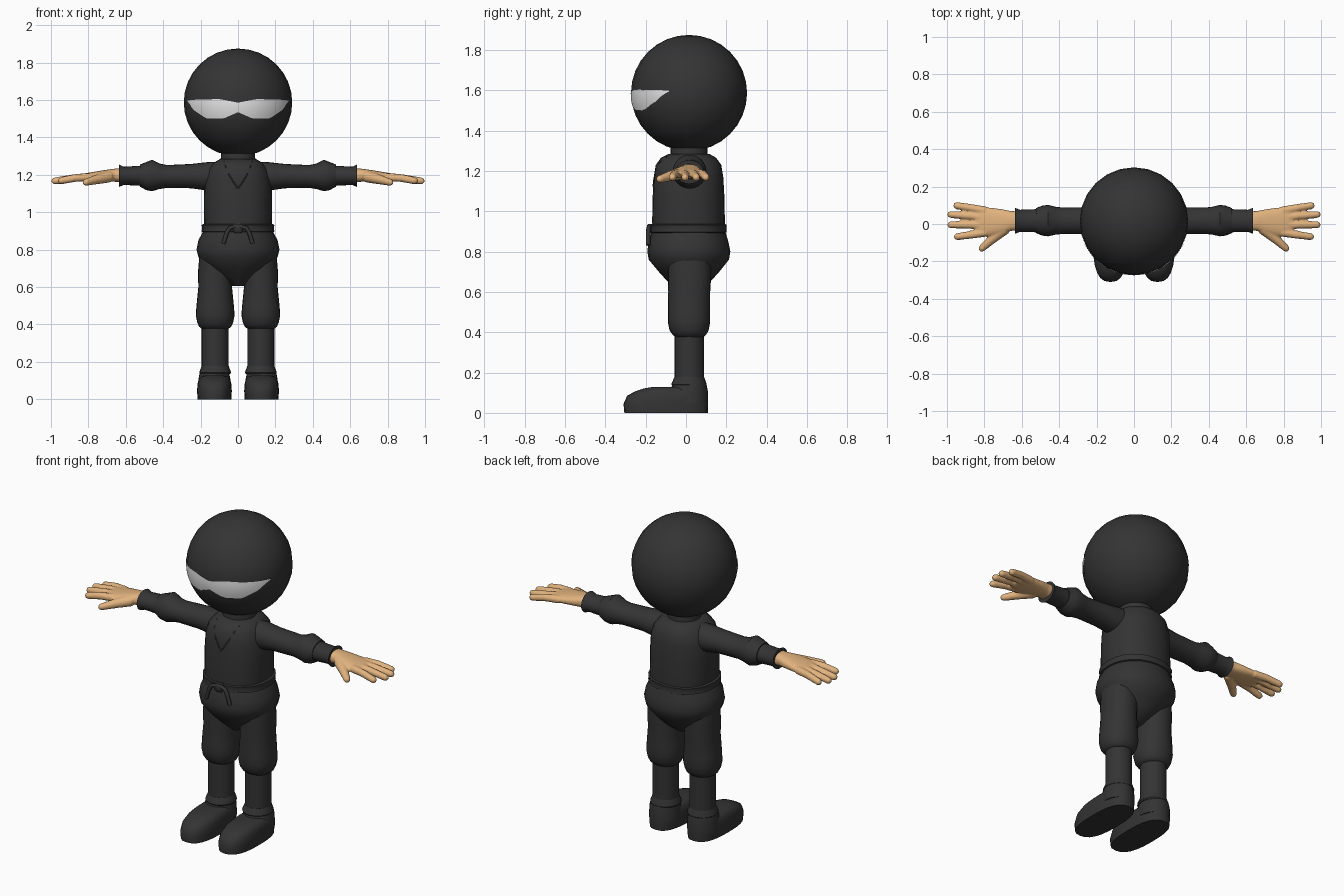
import bpy, bmesh, math
from mathutils import Vector

cube = bpy.data.objects.get("Cube")
if cube:
    bpy.data.objects.remove(cube, do_unlink=True)


def material(name, rgb, rough=0.8):
    m = bpy.data.materials.new(name)
    m.use_nodes = True
    m.diffuse_color = (*rgb, 1)
    node = next(n for n in m.node_tree.nodes if n.type == "BSDF_PRINCIPLED")
    node.inputs["Base Color"].default_value = (*rgb, 1)
    node.inputs["Roughness"].default_value = rough
    return m


BLACK = material("black cloth", (0.034, 0.034, 0.034))
SKIN = material("skin", (0.76, 0.45, 0.21))
WHITE = material("eye white", (0.8, 0.8, 0.8))


def finish(name, bm, mat, angle=40):
    bmesh.ops.recalc_face_normals(bm, faces=bm.faces)
    mesh = bpy.data.meshes.new(name)
    bm.to_mesh(mesh)
    bm.free()
    ob = bpy.data.objects.new(name, mesh)
    bpy.context.collection.objects.link(ob)
    mesh.materials.append(mat)
    bpy.ops.object.select_all(action="DESELECT")
    ob.select_set(True)
    bpy.context.view_layer.objects.active = ob
    bpy.ops.object.shade_smooth_by_angle(angle=math.radians(angle))
    return ob


def add_loft(bm, frames, seg=24, power=2):
    """Skin rings given as (centre, u radius vector, v radius vector)."""
    def sup(c):
        return math.copysign(abs(c) ** (2 / power), c)
    rings = []
    for centre, u, v in frames:
        angles = [2 * math.pi * i / seg for i in range(seg)]
        rings.append([bm.verts.new(centre + u * sup(math.cos(a)) + v * sup(math.sin(a)))
                      for a in angles])
    for a, b in zip(rings, rings[1:]):
        for i in range(seg):
            j = (i + 1) % seg
            bm.faces.new((a[i], a[j], b[j], b[i]))
    bm.faces.new(rings[0])
    bm.faces.new(rings[-1])


def upright(x, rings):
    """Rings as (z, x radius, back-most and front-most y)."""
    return [(Vector((x, (y0 + y1) / 2, z)), Vector((rx, 0, 0)), Vector((0, (y1 - y0) / 2, 0)))
            for z, rx, y0, y1 in rings]


def sideways(side, rings):
    """Rings as (x, y low, y high, z low, z high)."""
    return [(Vector((side * x, (y0 + y1) / 2, (z0 + z1) / 2)),
             Vector((0, (y1 - y0) / 2, 0)), Vector((0, 0, (z1 - z0) / 2)))
            for x, y0, y1, z0, z1 in rings]


def loft(name, frames, mat=BLACK, seg=24, power=2, angle=40):
    bm = bmesh.new()
    add_loft(bm, frames, seg, power)
    return finish(name, bm, mat, angle)


def add_finger(bm, path, r0, r1):
    """Tapered tube with a rounded tip along a path."""
    pts = [Vector(p) for p in path]
    d = (pts[-1] - pts[-2]).normalized()
    tip = pts[-1]
    pts = pts[:-1] + [tip - d * r1, tip - d * r1 * 0.35, tip]
    radii = [r0 + (r1 - r0) * i / (len(pts) - 3) for i in range(len(pts) - 2)] + [r1 * 0.8, r1 * 0.3]
    u = Vector((-d.y, d.x, 0)).normalized()
    v = d.cross(u)
    add_loft(bm, [(p, u * r, v * r) for p, r in zip(pts, radii)], 12)


def tube(name, points, depth, flat=1):
    cu = bpy.data.curves.new(name, "CURVE")
    cu.dimensions = "3D"
    cu.bevel_depth = depth
    cu.bevel_resolution = 2
    cu.use_fill_caps = True
    sp = cu.splines.new("POLY")
    sp.points.add(len(points) - 1)
    for p, co in zip(sp.points, points):
        p.co = (co[0], co[1], co[2], 1)
    ob = bpy.data.objects.new(name, cu)
    bpy.context.collection.objects.link(ob)
    cu.materials.append(BLACK)
    return ob


# Head
CENTRE, RADII = Vector((0, 0.015, 1.587)), Vector((0.29, 0.288, 0.288))
bm = bmesh.new()
bmesh.ops.create_uvsphere(bm, u_segments=24, v_segments=16, radius=1)
for v in bm.verts:
    v.co = Vector([c * r for c, r in zip(v.co, RADII)]) + CENTRE
finish("head_hood", bm, BLACK)


# Eye opening, a thin strip wrapped on the head
def sample(table, x):
    for (xa, za), (xb, zb) in zip(table, table[1:]):
        if x <= xb:
            return za + (zb - za) * (x - xa) / (xb - xa)
    return table[-1][1]


LOWER = [(0, 1.535), (0.08, 1.5), (0.17, 1.502), (0.235, 1.545), (0.272, 1.594)]
UPPER = [(0, 1.586), (0.1, 1.605), (0.272, 1.6)]
bm = bmesh.new()
COLS, ROWS = 48, 5
grid = []
for i in range(COLS + 1):
    x = 0.272 * math.sin((i / COLS - 0.5) * math.pi)
    lo, hi = sample(LOWER, abs(x)), sample(UPPER, abs(x))
    column = []
    for j in range(ROWS + 1):
        z = lo + (hi - lo) * j / ROWS
        k = 1 - (x / RADII.x) ** 2 - ((z - CENTRE.z) / RADII.z) ** 2
        p = Vector((x, CENTRE.y - RADII.y * math.sqrt(k), z))
        column.append(bm.verts.new(CENTRE + (p - CENTRE) * 1.004))
    grid.append(column)
for a, b in zip(grid, grid[1:]):
    for j in range(ROWS):
        bm.faces.new((a[j], b[j], b[j + 1], a[j + 1]))
eyes = finish("eye_strip", bm, WHITE)
if eyes.data.polygons[COLS * ROWS // 2].normal.y > 0:
    eyes.data.flip_normals()

# Neck, jacket, belt and pelvis
loft("neck", upright(0, [(1.24, 0.095, -0.08, 0.11), (1.33, 0.09, -0.075, 0.105)]))
torso = loft("jacket", upright(0, [
    (0.89, 0.18, -0.165, 0.19), (0.95, 0.182, -0.168, 0.193), (1.08, 0.183, -0.165, 0.19),
    (1.17, 0.178, -0.16, 0.185), (1.23, 0.16, -0.15, 0.175), (1.265, 0.13, -0.125, 0.15),
    (1.285, 0.095, -0.085, 0.115)]), power=2.3)
loft("belt", upright(0, [
    (0.893, 0.185, -0.17, 0.195), (0.897, 0.195, -0.177, 0.202), (0.907, 0.193, -0.175, 0.2),
    (0.922, 0.193, -0.175, 0.2), (0.932, 0.195, -0.177, 0.202), (0.936, 0.185, -0.17, 0.195)]),
    power=2.2)
loft("pelvis", upright(0, [
    (0.605, 0.035, -0.04, 0.06), (0.65, 0.1, -0.09, 0.12), (0.7, 0.165, -0.135, 0.165),
    (0.76, 0.212, -0.185, 0.213), (0.8, 0.222, -0.192, 0.22), (0.85, 0.212, -0.186, 0.21),
    (0.9, 0.185, -0.17, 0.195)]), power=2.1)

# Collar edges laid on the jacket front
bpy.context.view_layer.update()
for side, label in ((1, "left"), (-1, "right")):
    points = []
    for x, z in ((0.075, 1.27), (0.065, 1.24), (0.045, 1.195), (0.02, 1.155), (0, 1.125)):
        hit, loc, _, _ = torso.ray_cast(Vector((side * x, -1, z)), Vector((0, 1, 0)))
        points.append(loc if hit else Vector((side * x, -0.15, z)))
    tube(label + "_collar_edge", points, 0.004)

# Belt knot with its tails
loft("belt_knot", upright(0, [
    (0.89, 0.02, -0.188, -0.16), (0.9, 0.026, -0.194, -0.16),
    (0.928, 0.026, -0.194, -0.16), (0.938, 0.02, -0.188, -0.16)]), seg=12, power=3)
for side, label in ((1, "left"), (-1, "right")):
    tube(label + "_belt_tail", [(side * x, y, z) for x, y, z in (
        (0.01, -0.183, 0.925), (0.045, -0.186, 0.915), (0.06, -0.188, 0.89), (0.078, -0.188, 0.832))],
        0.011)

# Limbs
for side, label in ((1, "left"), (-1, "right")):
    loft(label + "_sleeve", sideways(side, [
        (0.08, -0.06, 0.1, 1.1, 1.27), (0.16, -0.06, 0.1, 1.115, 1.268),
        (0.25, -0.055, 0.09, 1.128, 1.258), (0.38, -0.053, 0.088, 1.13, 1.252),
        (0.42, -0.057, 0.092, 1.124, 1.26), (0.46, -0.066, 0.102, 1.112, 1.28),
        (0.49, -0.062, 0.098, 1.118, 1.268), (0.525, -0.048, 0.085, 1.137, 1.255)]))
    loft(label + "_forearm_wrap", sideways(side, [
        (0.5, -0.045, 0.08, 1.14, 1.25), (0.61, -0.042, 0.076, 1.146, 1.243),
        (0.635, -0.052, 0.086, 1.136, 1.254)]))

    # Hand, fused into one smooth surface
    bm = bmesh.new()
    add_loft(bm, sideways(side, [
        (0.6, -0.034, 0.066, 1.156, 1.236), (0.66, -0.037, 0.07, 1.163, 1.233),
        (0.71, -0.055, 0.08, 1.162, 1.226), (0.77, -0.066, 0.088, 1.162, 1.216),
        (0.82, -0.064, 0.09, 1.162, 1.208), (0.85, -0.05, 0.08, 1.168, 1.2)]), 20, 2.4)
    for y0, x1, y1 in ((0.07, 0.965, 0.101), (0.033, 0.997, 0.052),
                       (-0.006, 0.997, -0.004), (-0.045, 0.962, -0.07)):
        add_finger(bm, [(side * 0.79, y0, 1.187), (side * 0.87, (y0 + y1) / 2, 1.183),
                        (side * x1, y1, 1.165)], 0.023, 0.019)
    add_finger(bm, [(side * 0.69, -0.025, 1.19), (side * 0.76, -0.082, 1.174),
                    (side * 0.826, -0.142, 1.156)], 0.032, 0.019)
    hand = finish(label + "_hand", bm, SKIN)
    remesh = hand.modifiers.new("fuse", "REMESH")
    remesh.mode = "VOXEL"
    remesh.voxel_size = 0.006
    remesh.use_smooth_shade = True
    soften = hand.modifiers.new("soften", "SMOOTH")
    soften.factor, soften.iterations = 0.5, 3

    # Trouser leg, shin wrap, ankle cuff and shoe
    x = side * 0.122
    loft(label + "_trouser_leg", upright(x, [
        (0.375, 0.068, -0.05, 0.085), (0.387, 0.085, -0.066, 0.1), (0.41, 0.096, -0.082, 0.112),
        (0.45, 0.104, -0.09, 0.12), (0.5, 0.1, -0.09, 0.12), (0.6, 0.09, -0.088, 0.12),
        (0.68, 0.092, -0.09, 0.125), (0.76, 0.085, -0.09, 0.125)]), power=2.2)
    loft(label + "_shin_wrap", upright(x, [
        (0.1, 0.072, -0.056, 0.09), (0.4, 0.072, -0.056, 0.09)]))
    loft(label + "_ankle_cuff", upright(x, [
        (0.135, 0.08, -0.068, 0.098), (0.142, 0.085, -0.073, 0.102),
        (0.15, 0.083, -0.07, 0.1), (0.178, 0.072, -0.057, 0.09)]))
    x = side * 0.126
    loft(label + "_shoe", upright(x, [
        (0, 0.09, -0.306, 0.108), (0.045, 0.093, -0.31, 0.11), (0.085, 0.09, -0.292, 0.108),
        (0.108, 0.083, -0.25, 0.106), (0.122, 0.07, -0.205, 0.1), (0.128, 0.05, -0.17, 0.09)]),
        power=2.6, angle=50)
    loft(label + "_shoe_collar", upright(x, [
        (0.05, 0.088, -0.085, 0.109), (0.11, 0.085, -0.078, 0.108), (0.14, 0.079, -0.068, 0.102)]))
